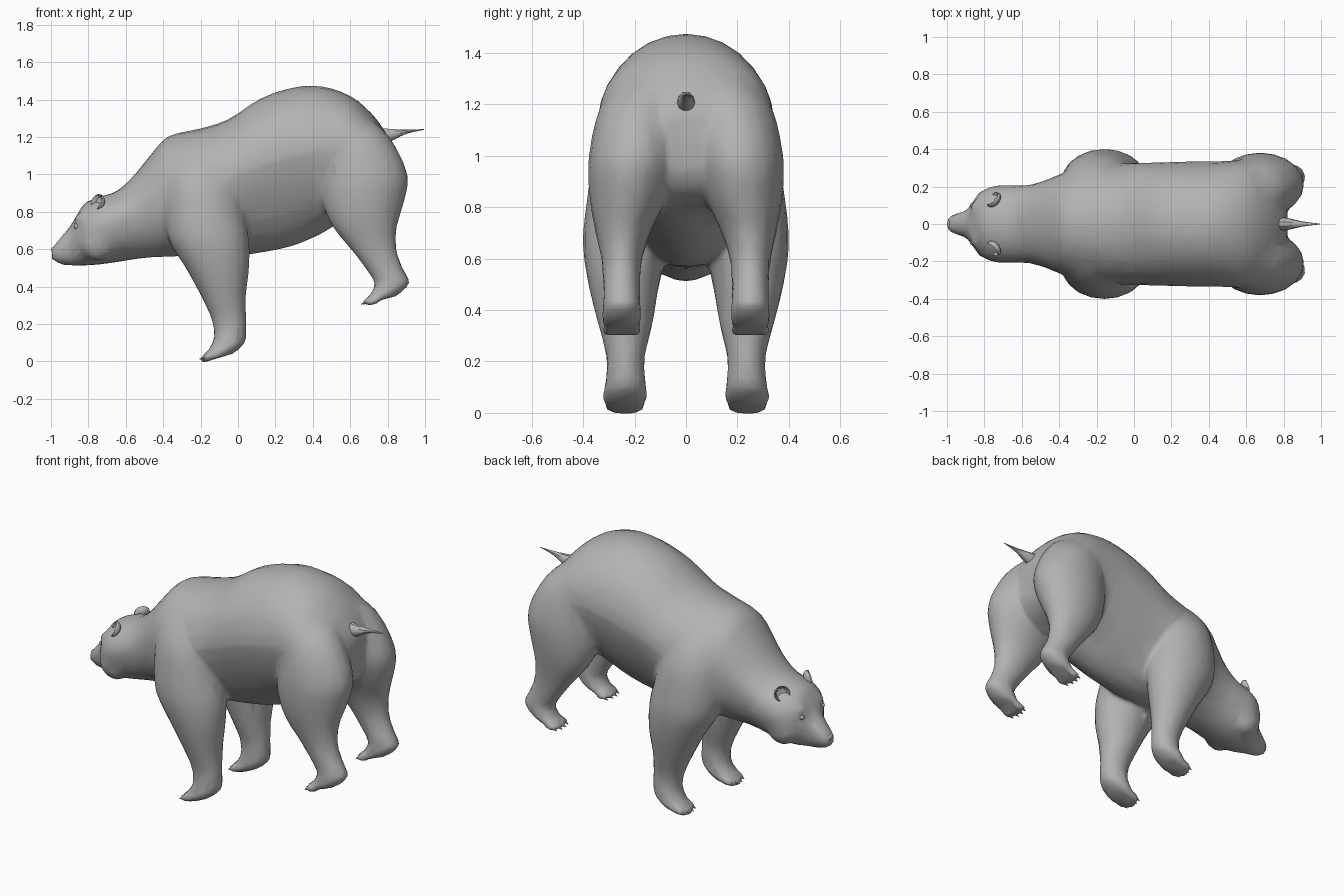
import bpy, bmesh
from math import sin, cos, pi, radians
from mathutils import Matrix, Vector

cube = bpy.data.objects.get("Cube")
if cube:
    bpy.data.objects.remove(cube)

grey = bpy.data.materials.new("fur_grey")
grey.use_nodes = True
colour = (0.45, 0.45, 0.45, 1)
grey.diffuse_color = colour
grey.node_tree.nodes["Principled BSDF"].inputs["Base Color"].default_value = colour


def finish(bm, name):
    bmesh.ops.recalc_face_normals(bm, faces=bm.faces)
    mesh = bpy.data.meshes.new(name)
    bm.to_mesh(mesh)
    bm.free()
    obj = bpy.data.objects.new(name, mesh)
    bpy.context.collection.objects.link(obj)
    mesh.materials.append(grey)
    for o in bpy.context.selected_objects:
        o.select_set(False)
    obj.select_set(True)
    bpy.context.view_layer.objects.active = obj
    bpy.ops.object.shade_smooth_by_angle(angle=radians(35))
    return obj


def refine(rows, steps=3):
    """Smoothly interpolate ring parameters between the given stations."""
    rows = [Vector(r) for r in rows]
    out = []
    for i in range(len(rows) - 1):
        a, b = rows[i], rows[i + 1]
        ta = (b - rows[max(i - 1, 0)]) / 2
        tb = (rows[min(i + 2, len(rows) - 1)] - a) / 2
        for k in range(steps):
            t = k / steps
            out.append(a * (2*t**3 - 3*t**2 + 1) + ta * (t**3 - 2*t**2 + t)
                       + b * (3*t**2 - 2*t**3) + tb * (t**3 - t**2))
    return out + [rows[-1]]


def loft(bm, rings):
    loops = [[bm.verts.new(p) for p in ring] for ring in rings]
    n = len(loops[0])
    for a, b in zip(loops, loops[1:]):
        for i in range(n):
            bm.faces.new((a[i], a[(i + 1) % n], b[(i + 1) % n], b[i]))
    bm.faces.new(loops[0][::-1])
    bm.faces.new(loops[-1])


def ball(bm, centre, size, turn=0):
    m = (Matrix.Translation(centre) @ Matrix.Rotation(turn, 4, "Y")
         @ Matrix.Diagonal((*size, 1)))
    return bmesh.ops.create_uvsphere(bm, u_segments=14, v_segments=10,
                                     radius=1, matrix=m)["verts"]


def trunk_ring(row, n=28):
    """Egg-shaped section; pinch draws the lower flanks inward."""
    x, low, high, half, pinch = row
    mid = low + (high - low) * 0.57
    ring = []
    for i in range(n):
        a = 2 * pi * i / n
        s = sin(a)
        y = half * cos(a) * (1 + pinch * min(s, 0))
        ring.append((x, y, mid + s * (high - mid if s > 0 else mid - low)))
    return ring


def leg_ring(row, side, n=20):
    z, x, y, rx, ry, slope = row
    return [(x + rx * cos(a), side * (y + ry * sin(a)), z + slope * rx * cos(a))
            for a in (2 * pi * i / n for i in range(n))]


# Head, neck and trunk stations: x, underside, top, half width, pinch
trunk = [(-.995, .545, .605, .036, 0), (-.95, .52, .66, .056, 0),
         (-.9, .512, .72, .072, 0), (-.865, .512, .775, .115, 0),
         (-.82, .512, .845, .172, 0), (-.74, .518, .88, .205, 0),
         (-.65, .53, .91, .207, 0), (-.56, .545, .99, .21, 0),
         (-.47, .555, 1.1, .235, 0), (-.37, .56, 1.205, .275, 0),
         (-.2, .565, 1.245, .31, .1), (-.05, .565, 1.295, .325, .2),
         (.12, .58, 1.405, .33, .25), (.3, .62, 1.465, .335, .25),
         (.45, .685, 1.47, .335, .2), (.6, .775, 1.42, .34, .1),
         (.71, .82, 1.33, .3, 0), (.78, .87, 1.24, .2, 0), (.82, .94, 1.17, .1, 0)]

# Leg stations: height, x, y, depth radius, width radius, tilt
front_leg = [(1.18, -.2, .11, .1, .08, 0), (1.08, -.2, .165, .17, .125, 0),
             (.95, -.19, .2, .2, .162, 0),
             (.8, -.18, .222, .21, .168, 0), (.65, -.155, .235, .215, .166, 0),
             (.5, -.11, .242, .17, .138, 0), (.35, -.078, .236, .12, .107, 0),
             (.22, -.048, .235, .092, .075, 0), (.13, -.042, .235, .087, .077, .1),
             (.07, -.068, .238, .102, .086, .25), (.032, -.1, .238, .1, .08, .3),
             (.016, -.11, .238, .08, .065, .3)]
hind_leg = [(1.32, .58, .13, .1, .09, 0), (1.2, .625, .18, .185, .15, 0),
            (1.0, .672, .206, .235, .172, 0), (.85, .67, .222, .218, .154, 0),
            (.72, .678, .243, .172, .113, 0), (.6, .725, .25, .122, .08, 0),
            (.5, .78, .25, .1, .072, 0), (.43, .822, .25, .093, .072, .1),
            (.385, .81, .25, .102, .077, .25), (.345, .775, .25, .1, .073, .25),
            (.328, .765, .25, .08, .062, .25)]

# Body: overlapping volumes fused into one skin
body = bmesh.new()
loft(body, [trunk_ring(r) for r in refine(trunk)])
feet = [(-.165, .238, .028), (.7, .25, .322)]
toe_offsets = [-.056, -.019, .019, .056]
for side in (1, -1):
    for leg in (front_leg, hind_leg):
        loft(body, [leg_ring(r, side) for r in refine(leg)])
    for x, y, z in feet:
        for off in toe_offsets:
            ball(body, (x + abs(off) * .3, side * (y + off), z), (.044, .019, .024), -.25)
    # brow and cheek
    ball(body, (-.835, side * .085, .765), (.045, .045, .03), -.7)
    ball(body, (-.75, side * .125, .65), (.1, .07, .11))
# muzzle pad
ball(body, (-.95, 0, .578), (.044, .05, .046))
skin = finish(body, "body")
fuse = skin.modifiers.new("fuse", "REMESH")
fuse.mode = "VOXEL"
fuse.voxel_size = 0.014
fuse.use_smooth_shade = True
soften = skin.modifiers.new("soften", "SMOOTH")
soften.factor = 0.5
soften.iterations = 6
facets = skin.modifiers.new("facets", "DECIMATE")
facets.ratio = 0.07

# Ears: flattened discs hollowed on the forward face
ears = bmesh.new()
for side in (1, -1):
    verts = ball(ears, (0, 0, 0), (.03, .046, .048))
    for v in verts:
        r = (v.co.y / .046) ** 2 + (v.co.z / .048) ** 2
        if v.co.x < 0 and r < .75:
            v.co.x = .012 * (1 - r)
    place = (Matrix.Translation((-.75, side * .13, .848))
             @ Matrix.Rotation(side * -.5, 4, "Z") @ Matrix.Rotation(side * -.5, 4, "X")
             @ Matrix.Rotation(.35, 4, "Y"))
    bmesh.ops.transform(ears, matrix=place, verts=verts)
finish(ears, "ears")

# Eyes
eyes = bmesh.new()
for side in (1, -1):
    ball(eyes, (-.862, side * .1, .722), (.016, .014, .014))
finish(eyes, "eyes")

# Nose
nose = bmesh.new()
ball(nose, (-.98, 0, .595), (.02, .027, .017), .5)
finish(nose, "nose")

# Claws
claws = bmesh.new()
for side in (1, -1):
    for x, y, z in feet:
        for off in toe_offsets:
            m = (Matrix.Translation((x - .036 + abs(off) * .3, side * (y + off), z - .012))
                 @ Matrix.Rotation(radians(-112), 4, "Y"))
            bmesh.ops.create_cone(claws, segments=6, radius1=.009, radius2=.001,
                                  depth=.025, cap_ends=True, matrix=m)
finish(claws, "claws")

# Tail: tapering spike, deeper at its root
tail = bmesh.new()
stations = [(.76, 1.2, .038, .05), (.82, 1.21, .032, .034),
            (.9, 1.228, .014, .012), (.995, 1.24, .002, .002)]
loft(tail, [[(x, w * cos(a), z + h * sin(a)) for a in (pi * i / 5 for i in range(10))]
            for x, z, w, h in refine(stations)])
finish(tail, "tail")
